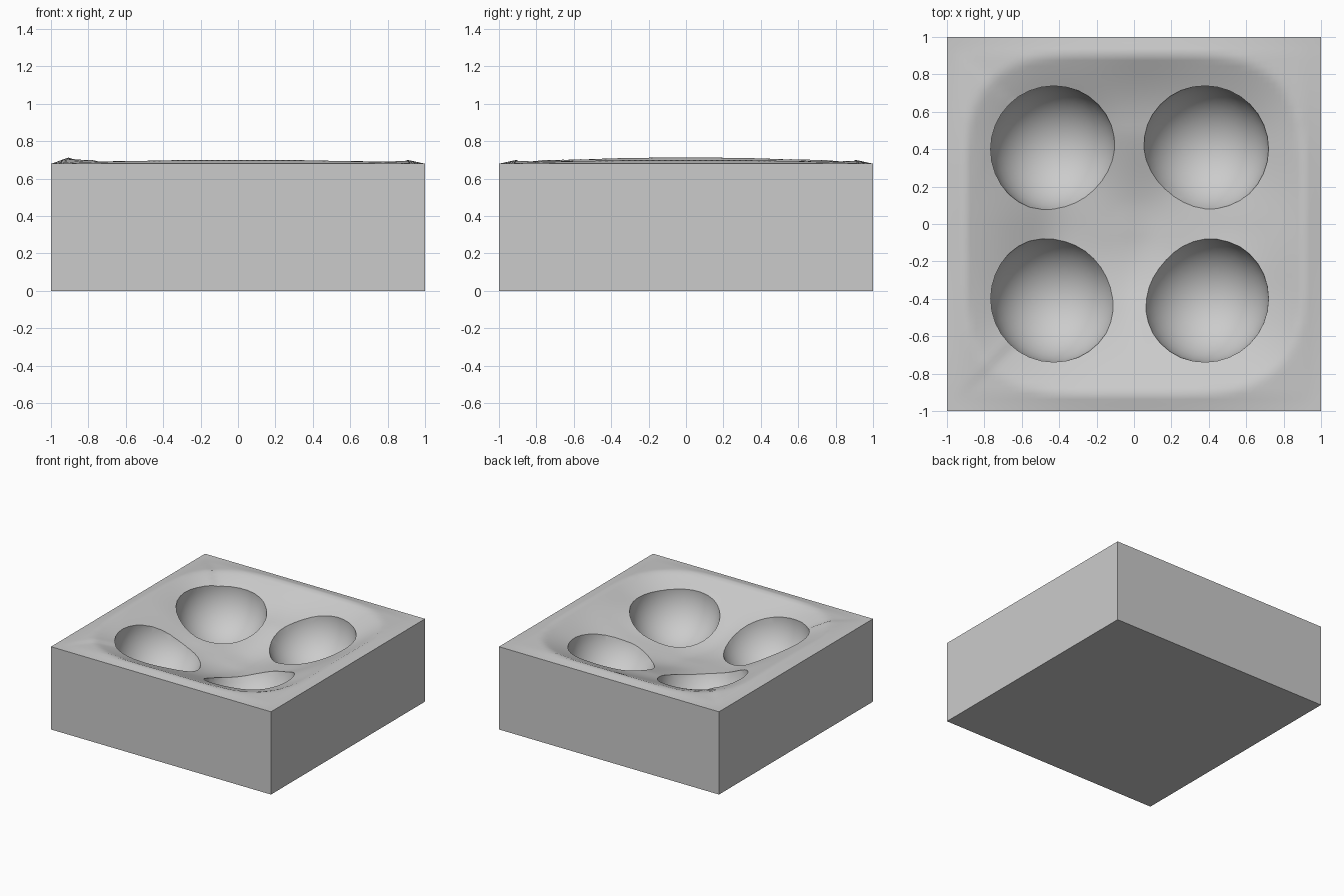
import bpy, bmesh, math
from mathutils import Vector, noise

if "Cube" in bpy.data.objects:
    bpy.data.objects.remove(bpy.data.objects["Cube"])

N = 64            # grid cells per side
EDGE = 0.68       # height of the side walls


def terrain(x, y):
    """Height of the sunken top: low border ridge, then a soft basin."""
    d = 1 - max(abs(x), abs(y))
    ridge = 0.022 * max(0, math.cos(x * math.pi / 2) + math.cos(y * math.pi / 2) - 0.15)
    if x < -abs(y):
        ridge *= 1.6
    rise = min(d / 0.095, 1) * min(ridge, 0.035)
    dn = 1 - (x ** 4 + y ** 4) ** 0.25
    t = min(max((dn - 0.09) / 0.81, 0), 1)
    dip = 0.235 * math.sin(t * math.pi / 2)
    bump = noise.noise(Vector((x * 2.3 + 4, y * 2.3 + 1, 0.5)))
    fine = 0.05 * min(t * 2, 1) * bump
    return EDGE + rise * (1 - t) - dip + fine - 0.015 * x * min(t * 2, 1)


# Block with a sculpted top
bm = bmesh.new()
bmesh.ops.create_grid(bm, x_segments=N, y_segments=N, size=1)
for v in bm.verts:
    v.co.z = terrain(v.co.x, v.co.y)
for f in bm.faces:
    f.smooth = True
rim = [e for e in bm.edges if e.is_boundary]
walls = bmesh.ops.extrude_edge_only(bm, edges=rim)["geom"]
for g in walls:
    if isinstance(g, bmesh.types.BMVert):
        g.co.z = 0
    elif isinstance(g, bmesh.types.BMFace):
        g.smooth = False
bottom = bmesh.ops.contextual_create(
    bm, geom=[e for e in bm.edges if all(v.co.z == 0 for v in e.verts)])
for f in bottom["faces"]:
    f.smooth = False
bmesh.ops.recalc_face_normals(bm, faces=bm.faces)
mesh = bpy.data.meshes.new("terrain_block")
bm.to_mesh(mesh)
bm.free()
block = bpy.data.objects.new("terrain_block", mesh)
bpy.context.collection.objects.link(block)

# Four faceted round hollows
for x in (-0.43, 0.38):
    for y in (-0.4, 0.4):
        bpy.ops.mesh.primitive_uv_sphere_add(
            segments=32, ring_count=20, radius=0.34, location=(x, y, 0.61))
        cutter = bpy.context.object
        cutter.name = "hollow_cutter"
        cut = block.modifiers.new("hollow", "BOOLEAN")
        cut.operation = "DIFFERENCE"
        cut.solver = "EXACT"
        cut.object = cutter

# Apply the cuts, remove the cutters, keep the rims crisp
bpy.context.view_layer.update()
bpy.context.view_layer.objects.active = block
for m in list(block.modifiers):
    cutter = m.object
    bpy.ops.object.modifier_apply(modifier=m.name)
    bpy.data.objects.remove(cutter)
block.data.set_sharp_from_angle(angle=math.radians(40))
